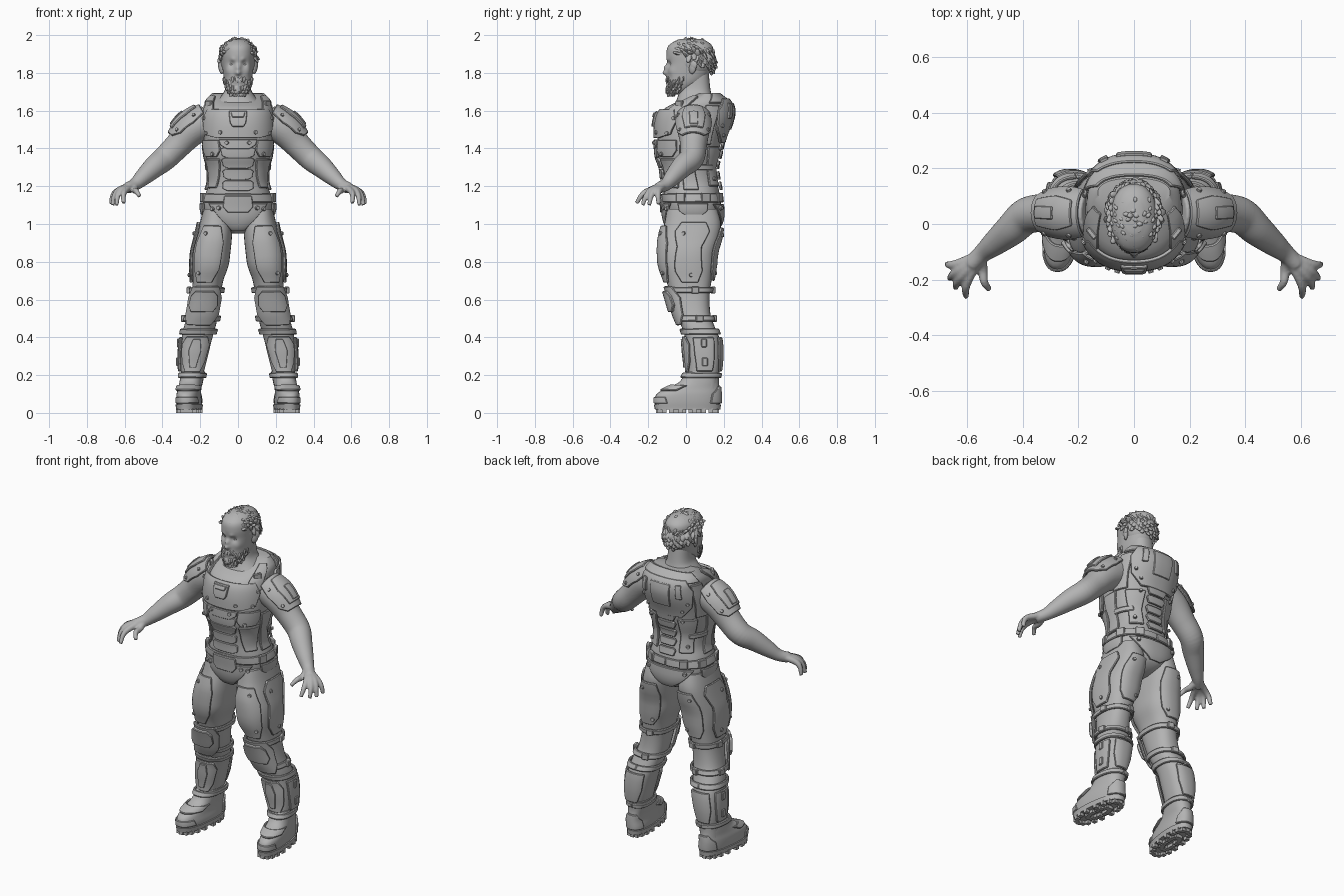
import bpy, bmesh, math, random
from mathutils import Vector, Matrix

random.seed(4)
cube = bpy.data.objects.get("Cube")
if cube:
    bpy.data.objects.remove(cube, do_unlink=True)

grey = bpy.data.materials.new("plain_grey")
grey.use_nodes = True
grey.diffuse_color = (.45, .45, .45, 1)
grey.node_tree.nodes["Principled BSDF"].inputs["Base Color"].default_value = (.45, .45, .45, 1)
FRONT, SIDE, BACK = 0, 90, 180


def finish(bm, name, pair=False, mods=(), crease=35):
    """Turn a bmesh into a shaded object, with modifiers baked in."""
    bmesh.ops.recalc_face_normals(bm, faces=bm.faces)
    mesh = bpy.data.meshes.new(name)
    bm.to_mesh(mesh)
    bm.free()
    obj = bpy.data.objects.new(name, mesh)
    bpy.context.scene.collection.objects.link(obj)
    for kind, settings in mods:
        modifier = obj.modifiers.new(kind.title(), kind)
        for key, value in settings.items():
            setattr(modifier, key, value)
    if pair:
        obj.modifiers.new("Mirror", "MIRROR").use_mirror_merge = False
    bpy.context.view_layer.update()
    graph = bpy.context.evaluated_depsgraph_get()
    baked = bpy.data.meshes.new_from_object(obj.evaluated_get(graph))
    obj.modifiers.clear()
    obj.data = baked
    bpy.data.meshes.remove(mesh)
    baked.name = name
    baked.materials.clear()
    baked.materials.append(grey)
    baked.shade_smooth()
    baked.set_sharp_from_angle(angle=math.radians(crease))
    return obj


def sample(rows, t):
    """Smoothly interpolate rows keyed by their first value, in rising order."""
    last = len(rows) - 1
    i = max([k for k in range(last) if rows[k][0] <= t], default=0)
    span = rows[i + 1][0] - rows[i][0]
    f = min(max((t - rows[i][0]) / span, 0), 1)

    def slope(k, c):
        lo, hi = rows[max(k - 1, 0)], rows[min(k + 1, last)]
        return (hi[c] - lo[c]) / (hi[0] - lo[0]) * span

    return [rows[i][c] * (2 * f**3 - 3 * f**2 + 1) + rows[i + 1][c] * (3 * f**2 - 2 * f**3)
            + slope(i, c) * (f**3 - 2 * f**2 + f) + slope(i + 1, c) * (f**3 - f**2)
            for c in range(1, len(rows[i]))]


def upright(rows, power=2.4, splay=0):
    """Surface stacked in z from (z, x0, x1, y0, y1) or (z, half, y0, y1)."""
    rows = sorted(r if len(r) == 5 else (r[0], -r[1], *r[1:]) for r in rows)

    def point(angle, z, lift=0):
        x0, x1, y0, y1 = sample(rows, z)
        s, c = [math.copysign(abs(v) ** (2 / power), v)
                for v in (math.sin(math.radians(angle)), math.cos(math.radians(angle)))]
        y = (y0 + y1) / 2 - ((y1 - y0) / 2 + lift) * c
        return Vector(((x0 + x1) / 2 + ((x1 - x0) / 2 + lift) * s - splay * y, y, z))
    return point


def limb(rows):
    """Round surface along a path of (x, y, z, radius); angle zero is its top."""
    rows = [(i, *r) for i, r in enumerate(rows)]

    def point(angle, t, lift=0):
        x, y, z, radius = sample(rows, t)
        along = Vector(sample(rows, t + .05)[:3]) - Vector(sample(rows, t - .05)[:3])
        along.normalize()
        up = (Vector((0, 0, 1)) - along * along.z).normalized()
        a = math.radians(angle)
        return Vector((x, y, z)) + (radius + lift) * (math.cos(a) * up + math.sin(a) * along.cross(up))
    return point


def tube(bm, surface, start, end, rings=24, segs=32, lift=0):
    """Closed skin over a surface."""
    loops = [[bm.verts.new(surface(360 * j / segs, start + (end - start) * i / rings, lift))
              for j in range(segs)] for i in range(rings + 1)]
    for a, b in zip(loops, loops[1:]):
        for j in range(segs):
            k = (j + 1) % segs
            bm.faces.new((a[j], a[k], b[k], b[j]))
    bm.faces.new(loops[0][::-1])
    bm.faces.new(loops[-1])


def body(name, surface, start, end, pair=False, **options):
    bm = bmesh.new()
    tube(bm, surface, start, end, **options)
    return finish(bm, name, pair)


def plate(name, surface, facing, *rows, lift=.01, thick=.014, pair=False, cols=14):
    """Armour plate following a surface; rows are (position, half angle)."""
    bm, grid = bmesh.new(), []
    stations = [rows[0]]
    for (t0, h0), (t1, h1) in zip(rows, rows[1:]):
        stations += [(t0 + (t1 - t0) * f / 4, h0 + (h1 - h0) * f / 4) for f in range(1, 5)]
    for t, half in stations:
        grid.append([bm.verts.new(surface(facing + half * (2 * j / cols - 1), t, lift))
                     for j in range(cols + 1)])
    for a, b in zip(grid, grid[1:]):
        for j in range(cols):
            bm.faces.new((a[j], a[j + 1], b[j + 1], b[j]))
    finish(bm, name, pair, [
        ("SOLIDIFY", dict(thickness=thick, offset=0)),
        ("BEVEL", dict(width=.004, segments=1, limit_method="ANGLE", angle_limit=math.radians(50)))])


def studs(name, surface, size, *spots, lift=.018, bolt=True):
    """Mirrored bolts or blocks set square to a surface at (position, angle)."""
    bm = bmesh.new()
    for t, angle in spots:
        spot = surface(angle, t, lift)
        out = surface(angle, t, lift + .01) - spot
        place = Matrix.Translation(spot) @ out.to_track_quat("Z", "Y").to_matrix().to_4x4() \
            @ Matrix.Diagonal((*size, 1))
        if bolt:
            bmesh.ops.create_cone(bm, cap_ends=True, segments=10, radius1=.5, radius2=.38, depth=1, matrix=place)
        else:
            bmesh.ops.create_cube(bm, size=1, matrix=place)
    finish(bm, name, True, () if bolt else [("BEVEL", dict(width=.004, segments=1))])


def ball(bm, spot, size, direction=Vector((0, 0, 1)), segs=6, rings=5):
    place = Matrix.Translation(spot) @ direction.to_track_quat("Z", "Y").to_matrix().to_4x4()
    bmesh.ops.create_uvsphere(bm, u_segments=segs, v_segments=rings, radius=1,
                              matrix=place @ Matrix.Diagonal((*size, 1)))


# Body surfaces
torso = upright([(.95, .04, -.05, .1), (.98, .1, -.085, .16), (1.03, .165, -.105, .185), (1.1, .186, -.112, .185),
                 (1.16, .172, -.118, .178), (1.22, .152, -.12, .165), (1.3, .155, -.13, .155),
                 (1.36, .17, -.15, .17), (1.45, .18, -.152, .19), (1.55, .18, -.145, .225),
                 (1.61, .172, -.115, .232), (1.65, .165, -.04, .215), (1.69, .13, .06, .165)], power=2.35)
neck = upright([(1.56, .14, -.07, .16), (1.63, .13, -.06, .155), (1.67, .095, -.045, .14),
                (1.71, .07, -.035, .13), (1.8, .062, -.03, .12)])
leg = upright([(1.08, .05, .185, -.1, .165), (1, .03, .203, -.115, .185), (.92, .033, .222, -.135, .175),
               (.85, .04, .238, -.138, .155), (.78, .05, .242, -.133, .148), (.7, .078, .24, -.105, .135),
               (.62, .092, .245, -.08, .125), (.52, .105, .265, -.05, .13), (.46, .118, .285, -.025, .15),
               (.4, .135, .298, -.005, .175), (.32, .155, .305, .002, .182), (.25, .172, .305, .01, .178),
               (.18, .19, .3, .01, .168), (.1, .2, .3, .01, .165)])
boot = upright([(.02, .2, .318, -.158, .175), (.06, .195, .323, -.165, .18), (.1, .2, .323, -.155, .18),
                (.13, .2, .318, -.105, .178), (.16, .195, .315, -.04, .175), (.22, .185, .31, 0, .178)], splay=.1)
skull = upright([(1.685, .035, -.095, -.03), (1.71, .055, -.102, .03), (1.75, .071, -.103, .09),
                 (1.8, .079, -.1, .125), (1.85, .084, -.1, .143), (1.9, .086, -.104, .145),
                 (1.94, .08, -.095, .14), (1.965, .06, -.065, .115), (1.98, .03, -.03, .08)], power=2.2)
arm = limb([(.15, .04, 1.55, .085), (.24, .04, 1.5, .085), (.315, .04, 1.42, .071), (.385, .03, 1.35, .066),
            (.44, -.018, 1.305, .059), (.5, -.068, 1.25, .046), (.545, -.105, 1.21, .034), (.585, -.145, 1.19, .03)])
body("torso_suit", torso, .95, 1.69, rings=48, segs=48)
body("neck", neck, 1.56, 1.8)
body("leg_suits", leg, .1, 1.08, pair=True, rings=48)

# Bare arms with hands
bm = bmesh.new()
tube(bm, arm, 0, 7, rings=40)
wrist = Vector((.55, -.11, 1.205))
for knuckle, tip in [((.59, -.184, 1.182), (.605, -.262, 1.11)), ((.61, -.174, 1.186), (.643, -.23, 1.1)),
                     ((.622, -.16, 1.184), (.664, -.195, 1.1)), ((.628, -.142, 1.18), (.673, -.145, 1.105)),
                     ((.545, -.165, 1.178), (.521, -.237, 1.147))]:
    knuckle, tip = Vector(knuckle), Vector(tip)
    middle = knuckle.lerp(tip, .55) + Vector((.008, -.004, .014))
    tube(bm, limb([(*wrist, .02), (*knuckle, .018), (*middle, .0145), (*tip, .011)]), 0, 3, segs=12)
finish(bm, "arms", True, [("REMESH", dict(mode="VOXEL", voxel_size=.006)),
                          ("SMOOTH", dict(factor=.5, iterations=3))], crease=80)

# Head with sculpted face
head = body("head", skull, 1.685, 1.98, rings=70, segs=90)
for spot, radius, push in [((0, -.105, 1.803), .016, (0, -.026, -.003)), ((0, -.105, 1.83), .015, (0, -.017, 0)),
                           ((.034, -.095, 1.846), .018, (0, .012, 0)), ((.03, -.105, 1.868), .014, (0, -.008, 0)),
                           ((.012, -.105, 1.757), .014, (0, -.006, 0)), ((.055, -.08, 1.81), .025, (.004, -.004, 0)),
                           ((.045, -.08, 1.77), .02, (-.004, .005, 0)), ((0, -.1, 1.7), .02, (0, -.008, 0))]:
    for v in head.data.vertices:
        mirrored = Vector((abs(v.co.x), v.co.y, v.co.z))
        weight = math.exp(-((mirrored - Vector(spot)).length / radius) ** 2)
        v.co += Vector((math.copysign(push[0], v.co.x), *push[1:])) * weight
bm = bmesh.new()
ball(bm, (.034, -.07, 1.846), (.014, .014, .009), segs=16, rings=10)
finish(bm, "eyes", True, crease=80)
bm = bmesh.new()
ball(bm, (.088, .035, 1.83), (.012, .022, .036), Vector((.1, .15, 1)), 14, 10)
ball(bm, (.094, .04, 1.842), (.01, .022, .024), Vector((.1, .2, 1)), 14, 10)
finish(bm, "ears", True, crease=80)

# Hair cap, hair tufts and beard
bm = bmesh.new()
ball(bm, (0, .038, 1.865), (.092, .112, .102), segs=32, rings=20)
finish(bm, "hair_cap", crease=80)
bm = bmesh.new()
count = 300
for i in range(count):
    z = 1 - 2 * (i + .5) / count
    turn = i * math.pi * (3 - math.sqrt(5))
    out = Vector((math.cos(turn) * math.sqrt(1 - z * z), math.sin(turn) * math.sqrt(1 - z * z), z))
    if z > .05 - .6 * out.y:
        spot = Vector((out.x * .092, .028 + out.y * .12, 1.864 + out.z * .1))
        flow = out * .4 + (Vector((0, -.5, .35)) if z > .3 else Vector((0, 0, -.9)))
        flow += Vector([random.uniform(-.3, .3) for _ in range(3)])
        ball(bm, spot, (.017, .011, random.uniform(.026, .036)), flow)
finish(bm, "hair_tufts", crease=50)
bm = bmesh.new()
for level in range(6):
    for angle in range(-84, 85, 12):
        z = 1.69 + level * .015
        mouth = abs(angle) < 30 and 2 < level < 5
        if not mouth and (level < 5 or abs(angle) < 30 or abs(angle) > 70):
            ball(bm, skull(angle + random.uniform(-4, 4), z, -.001), (.01, .006, .017),
                 Vector((random.uniform(-.3, .3), -.2, -1)))
finish(bm, "beard", crease=50)

# Chest and belly armour
plate("chest_plate", torso, FRONT, (1.455, 30), (1.475, 60), (1.55, 68), (1.605, 56), lift=.014, cols=24)
plate("chest_lower_plate", torso, FRONT, (1.395, 14), (1.42, 26), (1.448, 28), lift=.013)
plate("sternum_plate", torso, FRONT, (1.515, 6), (1.535, 9), (1.595, 11), lift=.024, thick=.018)
plate("sternum_cover", torso, FRONT, (1.565, 6), (1.59, 8), lift=.034, thick=.01)
plate("rib_plates", torso, 50, (1.355, 16), (1.39, 24), (1.445, 22), lift=.012, pair=True)
plate("flank_plates", torso, 54, (1.19, 14), (1.26, 20), (1.345, 24), pair=True, lift=.007)
plate("side_plates", torso, SIDE, (1.18, 12), (1.28, 10), (1.42, 13), pair=True, lift=.008)
for number, z in enumerate((1.175, 1.235, 1.295, 1.35)):
    plate(f"belly_plate_{number}", torso, FRONT, (z, 14), (z + .012, 24), (z + .046, 26), (z + .056, 20))
studs("chest_bolts", torso, (.024, .024, .014), (1.43, 14), (1.485, 24), (1.48, 54), (1.56, 62), (1.37, 42), lift=.022)

# Shoulder straps and collar
plate("shoulder_straps", torso, 58, (1.56, 12), (1.61, 16), (1.655, 14), (1.675, 11), pair=True)
studs("strap_buckles", torso, (.045, .035, .02), (1.635, 52), bolt=False)
plate("collar_back", torso, BACK, (1.64, 78), (1.692, 72), lift=.008, cols=30)

# Back armour
plate("back_plate", torso, BACK, (1.43, 28), (1.5, 50), (1.6, 58), (1.66, 46), lift=.014, thick=.02, cols=24)
plate("back_panel", torso, BACK, (1.5, 13), (1.64, 16), lift=.025, thick=.012)
plate("back_vents", torso, 150, (1.56, 5), (1.64, 5), lift=.026, thick=.016, pair=True)
plate("shoulder_blade_plates", torso, 112, (1.42, 15), (1.52, 12), (1.63, 13), lift=.008, pair=True)
plate("lower_back_plates", torso, 142, (1.2, 16), (1.3, 15), (1.41, 20), pair=True)
plate("back_straps", torso, 118, (1.285, 22), (1.315, 22), lift=.014, pair=True)
for number, z in enumerate((1.18, 1.235, 1.29, 1.345, 1.395)):
    plate(f"spine_plate_{number}", torso, BACK, (z, 12), (z + .03, 16), (z + .044, 13), lift=.015)
studs("back_bolts", torso, (.022, .022, .014), (1.47, 150), (1.52, 138), (1.4, 152), (1.24, 140), lift=.026)

# Belt and hip armour
plate("belt", torso, FRONT, (1.115, 180), (1.16, 180), cols=64)
plate("groin_plate", torso, FRONT, (.965, 18), (1, 22), (1.06, 34), (1.11, 48), lift=.014)
plate("belt_buckle", torso, FRONT, (1.06, 12), (1.09, 19), (1.15, 18), lift=.02)
plate("seat_plate", torso, BACK, (.99, 12), (1.03, 28), (1.105, 50))
plate("hip_plates", torso, SIDE, (1.05, 14), (1.07, 24), (1.11, 26), lift=.012, pair=True)
studs("belt_pouches", torso, (.05, .05, .022), (1.14, 72), (1.14, 112), (1.14, 150), lift=.014, bolt=False)
studs("hip_bolts", torso, (.026, .026, .014), (1.085, 26), (1.08, 38), (1.085, 148), lift=.024)

# Shoulder pads
plate("shoulder_pads", arm, FRONT, (.1, 60), (.8, 74), (1.5, 70), (1.9, 44), pair=True)
plate("shoulder_pad_caps", arm, FRONT, (.35, 26), (.9, 36), (1.6, 30), lift=.018, pair=True)
plate("shoulder_pad_ridges", arm, FRONT, (.9, 12), (1.5, 12), lift=.026, thick=.01, pair=True)
studs("shoulder_bolts", arm, (.022, .022, .012), (.6, 52), (1.5, 52), (.6, -52), (1.5, -52))

# Leg armour
plate("thigh_front_plates", leg, 12, (.69, 22), (.76, 36), (.9, 38), (.99, 24), pair=True)
plate("thigh_side_plates", leg, 92, (.69, 16), (.75, 26), (.88, 20), (.96, 30), (1.01, 20), pair=True)
plate("thigh_back_plates", leg, BACK, (.7, 20), (.75, 34), (.9, 36), (.98, 24), pair=True)
plate("knee_bands", leg, BACK, (.635, 150), (.665, 150), pair=True, cols=40)
plate("knee_lower_bands", leg, BACK, (.485, 150), (.515, 150), pair=True, cols=40)
plate("knee_pads", leg, 6, (.465, 34), (.52, 58), (.61, 62), (.67, 42), lift=.018, pair=True)
plate("knee_caps", leg, 6, (.535, 26), (.57, 40), (.62, 36), (.645, 22), lift=.03, thick=.02, pair=True)
plate("calf_cuffs", leg, FRONT, (.415, 180), (.445, 180), pair=True, cols=40)
plate("shin_plates", leg, FRONT, (.215, 28), (.27, 44), (.36, 50), (.405, 32), pair=True)
plate("shin_ridges", leg, FRONT, (.24, 8), (.33, 16), (.39, 8), lift=.018, pair=True)
plate("calf_side_plates", leg, 94, (.22, 24), (.3, 28), (.4, 30), pair=True, lift=.008)
plate("calf_back_plates", leg, BACK, (.22, 28), (.3, 40), (.4, 36), pair=True)
studs("thigh_bolts", leg, (.024, .024, .014), (.95, 22), (.74, 28), (.95, 80), (.73, 94), (.94, 166), (.74, 196))
studs("knee_buckles", leg, (.04, .036, .02), (.65, 100), (.5, 100), (.65, 190), (.5, 190), bolt=False)
studs("calf_buckles", leg, (.03, .045, .012), (.37, 92), (.27, 92), lift=.016, bolt=False)

# Boots with straps, soles and treads
body("boots", boot, .02, .22, pair=True)
body("boot_soles", boot, .018, .045, pair=True, rings=3, lift=.007)
plate("boot_cuffs", boot, FRONT, (.185, 180), (.212, 180), lift=.006, pair=True, cols=40)
plate("instep_straps", boot, FRONT, (.118, 66), (.145, 74), lift=.006, pair=True, cols=30)
plate("toe_guards", boot, FRONT, (.05, 58), (.085, 52), lift=.003, thick=.01, pair=True)
plate("heel_guards", boot, BACK, (.05, 50), (.1, 46), (.14, 24), lift=.003, pair=True)
bm = bmesh.new()
for angle in range(0, 360, 20):
    for reach in (.92, .45):
        rim = boot(angle, .03)
        spot = Vector((.258, .005, 0)).lerp(Vector((rim.x, rim.y, 0)), reach) + Vector((0, 0, .012))
        bmesh.ops.create_cube(bm, size=.024, matrix=Matrix.Translation(spot))
finish(bm, "boot_treads", True)
